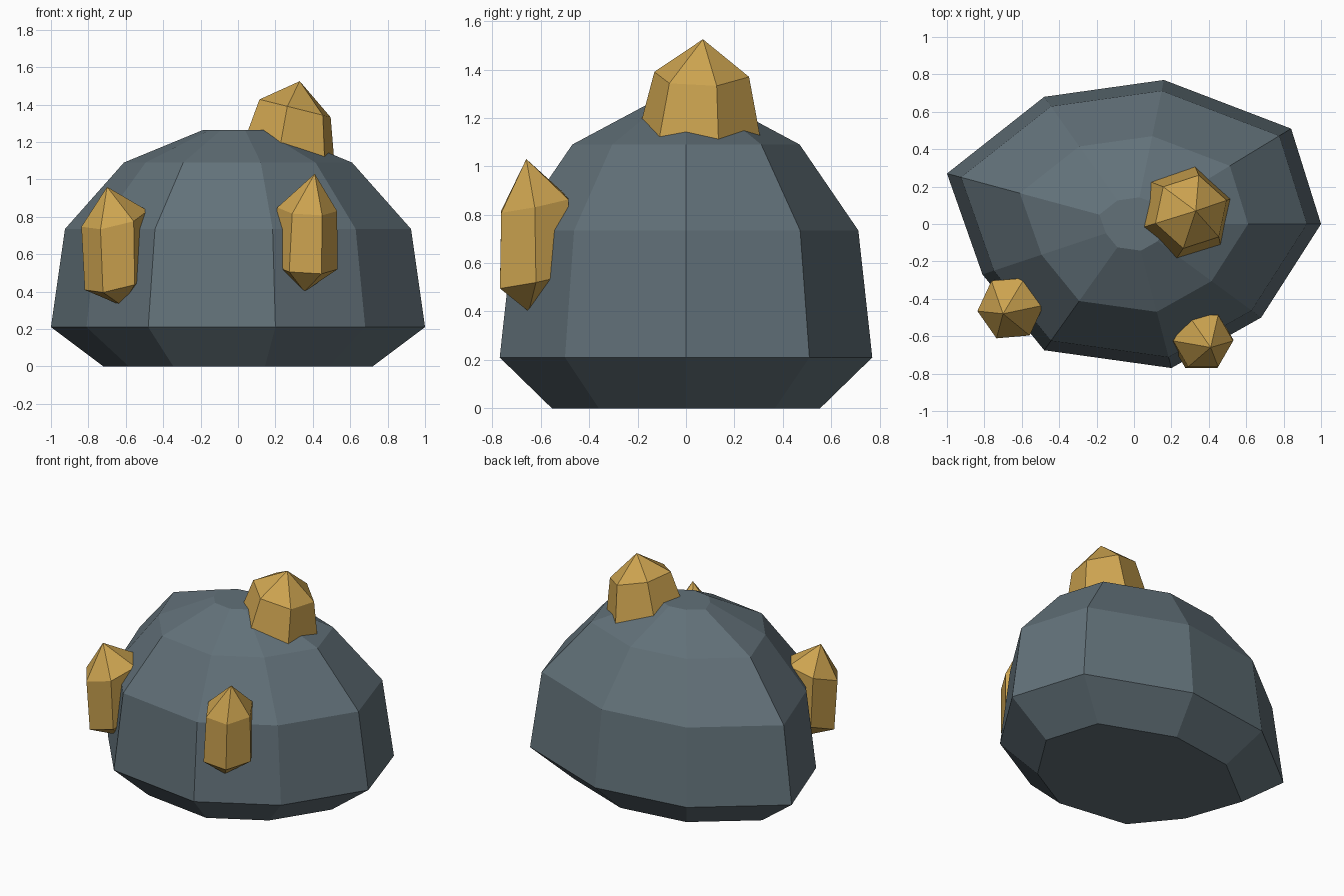
import bpy, bmesh
from math import cos, sin, radians
from mathutils import Vector

default = bpy.data.objects.get("Cube")
if default:
    bpy.data.objects.remove(default, do_unlink=True)


def make_material(name, rgb):
    mat = bpy.data.materials.new(name)
    mat.use_nodes = True
    mat.diffuse_color = (*rgb, 1)
    mat.node_tree.nodes["Principled BSDF"].inputs["Base Color"].default_value = (*rgb, 1)
    return mat


slate = make_material("slate grey", (0.122, 0.165, 0.191))
gold = make_material("ore gold", (0.61, 0.37, 0.08))


def loft(name, rings, mat):
    """Skin a stack of rings; a one-point ring makes a tip, a full end ring is capped."""
    bm = bmesh.new()
    loops = [[bm.verts.new(p) for p in ring] for ring in rings]
    for low, high in zip(loops, loops[1:]):
        count = max(len(low), len(high))
        for i in range(count):
            j = (i + 1) % count
            if len(low) == 1:
                bm.faces.new((low[0], high[j], high[i]))
            elif len(high) == 1:
                bm.faces.new((low[i], low[j], high[0]))
            else:
                bm.faces.new((low[i], low[j], high[j], high[i]))
    for end in (loops[0], loops[-1]):
        if len(end) > 2:
            bm.faces.new(end)
    bmesh.ops.recalc_face_normals(bm, faces=bm.faces)
    mesh = bpy.data.meshes.new(name)
    bm.to_mesh(mesh)
    bm.free()
    mesh.materials.append(mat)
    obj = bpy.data.objects.new(name, mesh)
    bpy.context.collection.objects.link(obj)
    return obj


# Boulder: one nine-sided outline scaled at each level
outline = [(1, 0), (0.84, 0.51), (0.16, 0.77), (-0.48, 0.68), (-1, 0.27),
           (-0.81, -0.27), (-0.48, -0.675), (0.2, -0.77), (0.68, -0.5)]
levels = [(0, 0.72), (0.21, 1), (0.735, 0.925), (1.09, 0.61), (1.265, 0.185)]
loft("boulder", [[(x * s, y * s, z) for x, y in outline] for z, s in levels], slate)


def hexagon(centre, radius, phase, slope):
    """Hexagonal ring lying on a tilted plane."""
    ring = []
    for k in range(6):
        a = radians(phase + 60 * k)
        x, y = radius * cos(a), radius * sin(a)
        ring.append(Vector(centre) + Vector((x, y, x * slope[0] + y * slope[1])))
    return ring


def crystal(name, bottom, low, high, tip, radii, phase, slope):
    loft(name, [[bottom], hexagon(low, radii[0], phase, slope),
                hexagon(high, radii[1], phase, slope), [tip]], gold)


# Ore crystals, each leaning outward from the boulder
crystal("top_crystal", (0.25, 0.05, 0.95), (0.27, 0.055, 1.11), (0.305, 0.065, 1.38),
        (0.33, 0.07, 1.525), (0.262, 0.2), 18, (-0.25, 0))
crystal("front_right_crystal", (-0.62, -0.43, 0.325), (-0.65, -0.44, 0.45),
        (-0.66, -0.45, 0.79), (-0.70, -0.48, 0.96), (0.17, 0.178), 5, (0.22, 0.25))
crystal("front_left_crystal", (0.355, -0.65, 0.4), (0.36, -0.62, 0.53),
        (0.37, -0.625, 0.84), (0.41, -0.66, 1.03), (0.172, 0.16), 0, (-0.06, 0.2))
